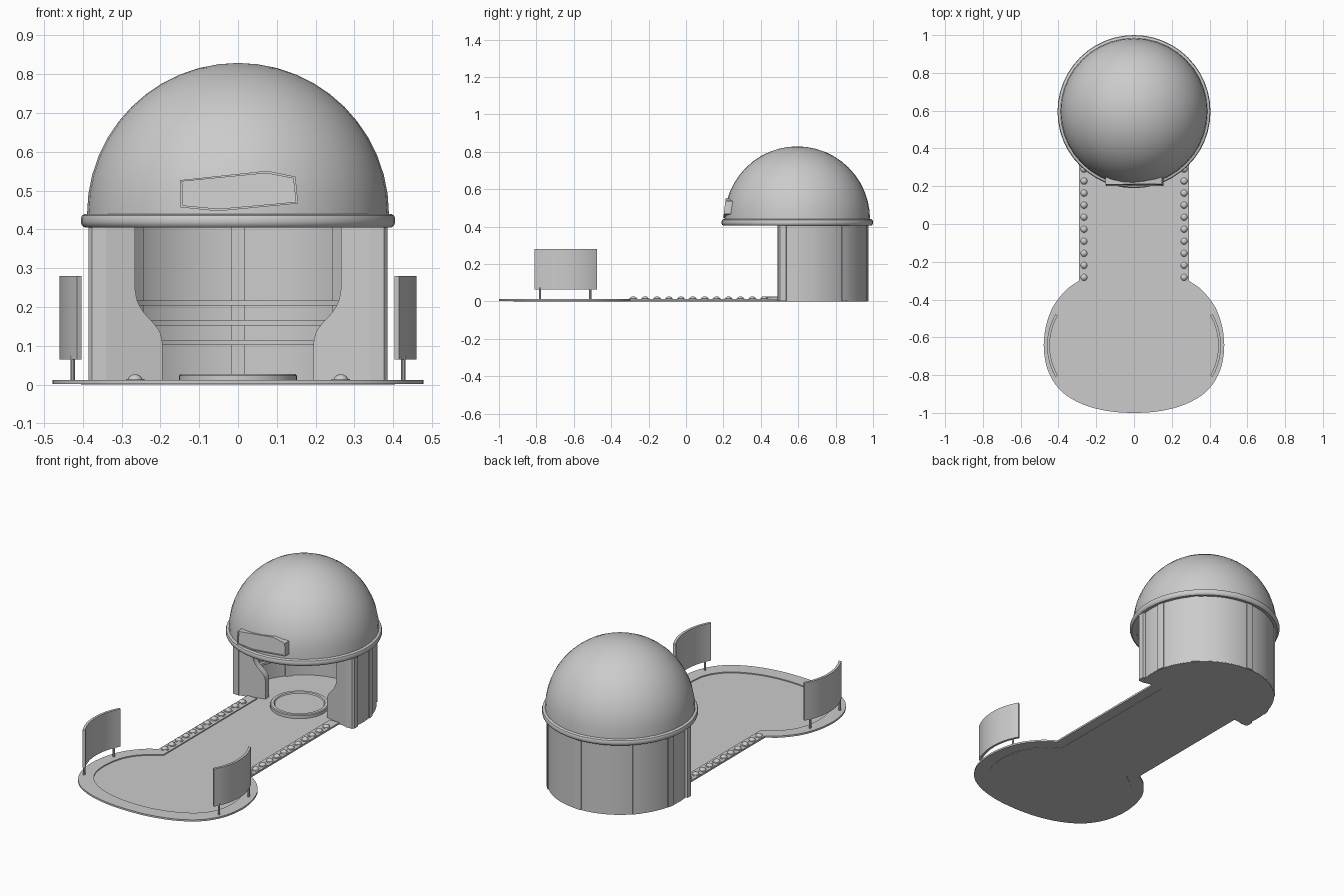
import bpy, bmesh
from math import sin, cos, pi, radians
from mathutils import Vector

if "Cube" in bpy.data.objects:
    bpy.data.objects.remove(bpy.data.objects["Cube"])

CY = 0.595  # y of the domed building's axis


def make(name, verts, faces, smooth=True):
    me = bpy.data.meshes.new(name)
    me.from_pydata([tuple(v) for v in verts], [], faces)
    bm = bmesh.new()
    bm.from_mesh(me)
    bmesh.ops.remove_doubles(bm, verts=bm.verts, dist=1e-5)
    bmesh.ops.recalc_face_normals(bm, faces=bm.faces)
    bm.to_mesh(me)
    bm.free()
    ob = bpy.data.objects.new(name, me)
    bpy.context.collection.objects.link(ob)
    if smooth:
        bpy.ops.object.select_all(action='DESELECT')
        ob.select_set(True)
        bpy.context.view_layer.objects.active = ob
        bpy.ops.object.shade_smooth_by_angle(angle=radians(35))
    return ob


def prism(name, pts, place, a, b):
    """Extrude a polygon from a to b; place(p, q, depth) gives the 3D point."""
    n = len(pts)
    verts = [place(p, q, d) for d in (a, b) for p, q in pts]
    faces = [tuple(range(n)), tuple(range(n, 2 * n))]
    faces += [(i, (i + 1) % n, n + (i + 1) % n, n + i) for i in range(n)]
    return make(name, verts, faces)


def upright(p, q, d):
    return (p, q, d)


def ribbon(name, outer, inner, z0, z1):
    """Solid strip between two open paths of equal length."""
    verts, faces = [], []
    for (a, b), (c, d) in zip(outer, inner):
        verts += [(a, b, z0), (a, b, z1), (c, d, z1), (c, d, z0)]
    n = len(outer)
    for i in range(n - 1):
        for j in range(4):
            k = (j + 1) % 4
            faces.append((4*i + j, 4*i + k, 4*i + 4 + k, 4*i + 4 + j))
    faces += [(0, 1, 2, 3), tuple(4*(n - 1) + j for j in range(4))]
    return make(name, verts, faces)


def lathe(name, prof, x, y, seg=48):
    n = len(prof)
    verts = [(x + r*cos(2*pi*i/seg), y + r*sin(2*pi*i/seg), z)
             for i in range(seg) for r, z in prof]
    faces = [(i*n + j, (i + 1) % seg*n + j, (i + 1) % seg*n + j + 1, i*n + j + 1)
             for i in range(seg) for j in range(n - 1)]
    return make(name, verts, faces)


def arc(r, a0, a1, n, x=0.0, y=CY):
    return [(x + r*cos(radians(a0 + (a1 - a0)*i/n)),
             y + r*sin(radians(a0 + (a1 - a0)*i/n))) for i in range(n + 1)]


def spline(pts, steps=4):
    """Catmull-Rom through the points."""
    p = [Vector(q) for q in pts]
    p = [2*p[0] - p[1]] + p + [2*p[-1] - p[-2]]
    out = []
    for i in range(1, len(p) - 2):
        for s in range(steps):
            t = s/steps
            a, b, c, d = p[i - 1:i + 3]
            v = 0.5*(2*b + (c - a)*t + (2*a - 5*b + 4*c - d)*t*t
                     + (3*b - a - 3*c + d)*t**3)
            out.append(tuple(v))
    return out + [tuple(p[-2])]


def both_sides(right):
    """Full open path: right branch, round the front, left branch."""
    full = spline(right + [(-x, y) for x, y in right[-2::-1]])
    x, _ = right[0]
    return [(x, 0.50)] + full + [(-x, 0.50)]


# Paved floor and raised border
outer = both_sides([(.29, -.30), (.36, -.35), (.43, -.44), (.468, -.55), (.477, -.67),
                    (.45, -.79), (.38, -.89), (.27, -.955), (.14, -.99), (0, -1)])
inner = both_sides([(.23, -.34), (.30, -.39), (.36, -.455), (.395, -.54), (.405, -.65),
                    (.385, -.745), (.325, -.825), (.23, -.88), (.12, -.912), (0, -.922)])
ribbon("border", outer, inner, 0.002, 0.012)
prism("floor", arc(.375, -14, 194, 48) + inner[::-1], upright, 0, 0.006)

# Border lamps, mirrored left and right
for s in (-1, 1):
    for i in range(12):
        lathe("border_lamp", [(.024, .010), (.024, .014), (.018, .015), (.016, .020),
                              (.009, .025), (0, .027)], s*.265, -.282 + i*.0637, 12)

# Curved wall with vertical ribs
ribbon("wall", arc(.376, -14, 194, 48), arc(.352, -14, 194, 48), 0.002, 0.412)
for a in (11, 42, 90, 138, 169):
    ribbon("wall_rib", arc(.381, a - 3, a + 3, 2), arc(.345, a - 3, a + 3, 2), 0.002, 0.412)

# Rails round the inside of the wall
for z in (.102, .153, .204):
    ribbon("inner_rail", arc(.354, 5, 175, 40), arc(.335, 5, 175, 40), z, z + .013)

# Shaped front panels and corner posts
edge = [(.195, .002)] + spline([(.195, .11), (.201, .135), (.217, .158), (.242, .185),
                               (.259, .215), (.265, .245)], 3)
panel = edge + [(.265, .412), (.345, .412), (.345, .002)]
for s in (-1, 1):
    prism("front_panel", panel,
          lambda p, q, d, s=s: (s*p, .525 - (p - .195)*.22 + d, q), 0, .035)
    prism("corner_post", [(s*x, y) for x, y in [(.34, .49), (.376, .492), (.385, .503),
                                              (.384, .535), (.34, .545)]], upright, .002, .412)

# Round platform inside
lathe("round_platform", [(0, .006), (.152, .006), (.152, .023), (.148, .027), (.132, .027),
                         (.128, .021), (0, .021)], 0, .555)

# Dome, rounded rim and ceiling
lathe("dome", [(.389*cos(pi/2*i/12), .44 + .389*sin(pi/2*i/12)) for i in range(13)], 0, CY, 40)
lathe("dome_rim", [(.37, .408), (.395, .405), (.402, .410), (.405, .418), (.405, .428),
                   (.402, .436), (.395, .440), (.37, .440), (.37, .408)], 0, CY)
lathe("ceiling", [(0, .410), (.38, .410), (.38, .416), (0, .416)], 0, CY)

# Angular sign board with a raised frame on the dome front
sign = [(-.15, .527), (.075, .551), (.148, .536), (.155, .467), (-.052, .447), (-.148, .457)]
mid = Vector((0.005, 0.499))


def sign_place(p, q, d):
    return (p, .200 + (q - .45)*.12 + d, q)


small = [(mid.x + (p - mid.x)*.96, mid.y + (q - mid.y)*.88) for p, q in sign]
prism("sign_board", small, sign_place, .005, .045)
n = 6
verts = [sign_place(p, q, d) for d in (0, .045) for ring in (sign, small) for p, q in ring]
faces = []
for i in range(n):
    k = (i + 1) % n
    for a, b in ((0, n), (n, 3*n), (3*n, 2*n), (2*n, 0)):
        faces.append((a + i, a + k, b + k, b + i))
make("sign_frame", verts, faces, False)

# Curved side screens on posts
for s in (-1, 1):
    def flip(pts):
        return [(s*x, y) for x, y in pts]
    ribbon("side_screen", flip(arc(.332, -30, 30, 16, .128, -.643)),
           flip(arc(.318, -30, 30, 16, .128, -.643)), .065, .28)
    for y in (-.78, -.512):
        lathe("screen_post", [(0, .005), (.006, .005), (.006, .075), (0, .075)],
              s*.426, y, 10)
